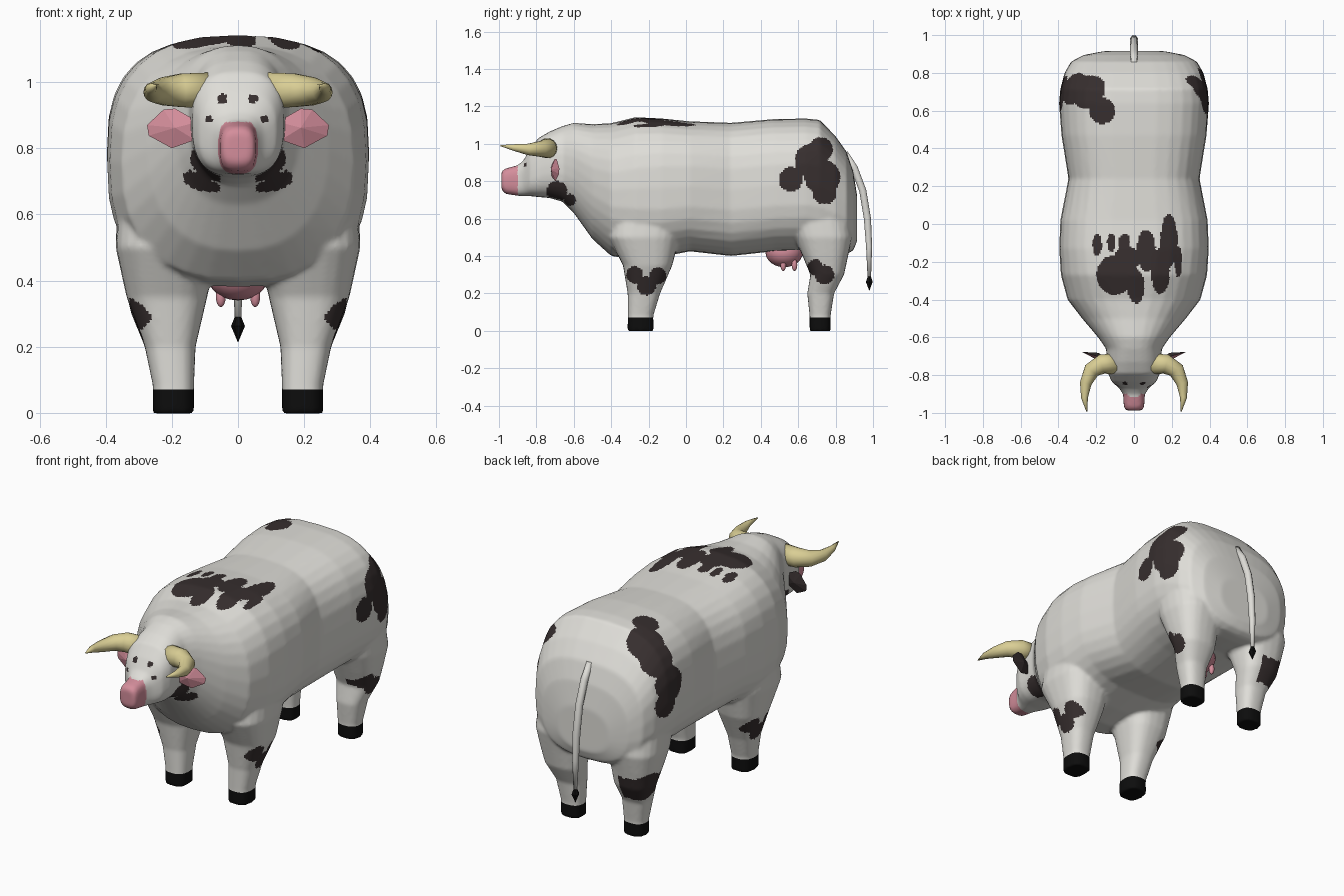
import bpy, bmesh, math
from mathutils import Vector

if "Cube" in bpy.data.objects:
    bpy.data.objects.remove(bpy.data.objects["Cube"])


def material(name, rgb):
    m = bpy.data.materials.new(name)
    m.diffuse_color = (*rgb, 1)
    m.use_nodes = True
    m.node_tree.nodes["Principled BSDF"].inputs["Base Color"].default_value = m.diffuse_color
    return m


WHITE = material("cream_white", (0.74, 0.73, 0.69))
DARK = material("dark_brown", (0.038, 0.028, 0.028))
BLACK = material("hoof_black", (0.004, 0.004, 0.004))
PINK = material("pink", (0.66, 0.27, 0.33))
HORN = material("horn_yellow", (0.70, 0.62, 0.30))


def finish(bm, name, mats, smooth=True):
    bmesh.ops.recalc_face_normals(bm, faces=bm.faces)
    me = bpy.data.meshes.new(name)
    for f in bm.faces:
        f.smooth = smooth
    bm.to_mesh(me)
    bm.free()
    ob = bpy.data.objects.new(name, me)
    bpy.context.collection.objects.link(ob)
    for m in mats:
        me.materials.append(m)
    return ob


def skin(bm, rings):
    """Join closed rings of points into a capped tube."""
    loops = [[bm.verts.new(p) for p in r] for r in rings]
    n = len(loops[0])
    for a, b in zip(loops, loops[1:]):
        for i in range(n):
            bm.faces.new((a[i], a[(i + 1) % n], b[(i + 1) % n], b[i]))
    bm.faces.new(loops[0][::-1])
    bm.faces.new(loops[-1])


def oval(rx, ry, power, n=32):
    out = []
    for i in range(n):
        c, s = math.cos(2 * math.pi * i / n), math.sin(2 * math.pi * i / n)
        out.append((rx * math.copysign(abs(c) ** (2 / power), c),
                    ry * math.copysign(abs(s) ** (2 / power), s)))
    return out


def tube(bm, path, n=12):
    """Round tapering tube along (x, y, z, radius) points."""
    pts = [Vector(p[:3]) for p in path]
    rings = []
    for i, p in enumerate(pts):
        d = (pts[min(i + 1, len(pts) - 1)] - pts[max(i - 1, 0)]).normalized()
        up = Vector((0, 0, 1)) if abs(d.z) < 0.8 else Vector((0, 1, 0))
        u = d.cross(up).normalized()
        v = u.cross(d)
        rings.append([p + u * a + v * b for a, b in oval(path[i][3], path[i][3], 2, n)])
    skin(bm, rings)


def ball(bm, c, s):
    r = bmesh.ops.create_uvsphere(bm, u_segments=20, v_segments=12, radius=1)
    for v in r["verts"]:
        v.co = Vector((v.co.x * s[0] + c[0], v.co.y * s[1] + c[1], v.co.z * s[2] + c[2]))


# Trunk and head: y, half width, top, bottom, squareness
trunk = [
    (-0.987, .045, .852, .755, 3), (-0.965, .054, .868, .732, 3), (-0.90, .058, .885, .722, 3),
    (-0.87, .078, .91, .72, 2.8), (-0.835, .118, .97, .72, 2.8), (-0.79, .138, 1.03, .715, 2.8),
    (-0.73, .142, 1.065, .71, 2.6), (-0.66, .148, 1.095, .69, 2.4), (-0.60, .19, 1.112, .63, 2.3),
    (-0.50, .275, 1.105, .49, 2.3), (-0.40, .352, 1.11, .40, 2.4), (-0.27, .387, 1.142, .38, 2.6),
    (-0.13, .396, 1.135, .395, 2.8), (0.02, .39, 1.12, .425, 2.8), (0.24, .347, 1.112, .40, 2.8),
    (0.47, .384, 1.132, .425, 2.8), (0.64, .397, 1.135, .43, 2.8), (0.715, .39, 1.128, .42, 2.8),
    (0.80, .368, 1.04, .41, 2.8), (0.86, .333, .955, .41, 2.7), (0.895, .265, .85, .43, 2.6),
    (0.915, .16, .72, .48, 2.4)]
bm = bmesh.new()
skin(bm, [[(a, y, (t + b) / 2 + c) for a, c in oval(w, (t - b) / 2, p)]
          for y, w, t, b, p in trunk])

# Legs: z, x centre, x radius, y centre, y radius
front = [(-.002, .195, .062, -.243, .07), (.08, .195, .062, -.243, .068), (.2, .205, .077, -.225, .087),
         (.35, .215, .122, -.205, .132), (.5, .215, .155, -.225, .19), (.65, .2, .16, -.2, .2)]
hind = [(-.002, .195, .062, .717, .056), (.08, .195, .062, .717, .056), (.2, .205, .077, .72, .072),
        (.3, .215, .108, .755, .09), (.4, .22, .128, .745, .122), (.5, .215, .155, .735, .155),
        (.65, .2, .165, .7, .17)]
for leg in (front, hind):
    for s in (-1, 1):
        skin(bm, [[(s * x + a, y + b, z) for a, b in oval(rx, ry, 2.6, 24)]
                  for z, x, rx, y, ry in leg])
body = finish(bm, "body", [])

# Fuse trunk and legs into one smooth hide
rm = body.modifiers.new("fuse", 'REMESH')
rm.mode = 'VOXEL'
rm.voxel_size = 0.0095
sm = body.modifiers.new("soften", 'SMOOTH')
sm.factor = 0.5
sm.iterations = 5
dg = bpy.context.evaluated_depsgraph_get()
hide = bpy.data.meshes.new_from_object(body.evaluated_get(dg))
body.modifiers.clear()
body.data = hide
hide.materials.clear()
for m in (WHITE, DARK, BLACK, PINK):
    hide.materials.append(m)

# Patches: back (x, y, rx, ry), flanks and legs (y, z, r), left hip (x, y, z, r), face (x, z, r)
back = [(-.1, -.27, .1, .105), (.01, -.33, .045, .09), (-.195, -.11, .024, .06), (-.04, -.19, .07, .07),
        (.065, -.14, .05, .11), (.14, -.25, .05, .12), (.185, -.09, .045, .14), (-.05, -.1, .03, .05),
        (.235, -.2, .02, .08), (-.12, -.1, .022, .05)]
right_hip = [(.72, .97, .065), (.67, .91, .09), (.73, .82, .095), (.74, .74, .065), (.56, .81, .065)]
left_hip = [(-.17, .60, 1.12, .07), (-.25, .71, 1.08, .10), (-.34, .73, 1.02, .10),
            (-.38, .69, .87, .095), (-.38, .73, .77, .07)]
fore_leg = [(-.275, .30, .045), (-.21, .24, .05), (-.15, .295, .045)]
hind_leg = [(.69, .34, .042), (.74, .30, .052)]
throat = [(-.69, .745, .055), (-.62, .70, .032)]
face = [(-.048, .95, .014), (.045, .95, .014), (-.088, .888, .012), (.08, .888, .012)]


def near(a, b, spots):
    return any((a - p) ** 2 + (b - q) ** 2 < r * r for p, q, r in spots)


def is_patch(x, y, z):
    if z > 1.0 and any(((x - p) / a) ** 2 + ((y - q) / b) ** 2 < 1 for p, q, a, b in back):
        return True
    if x > .2 and near(y, z, right_hip):
        return True
    if x < 0 and any((Vector((x, y, z)) - Vector(s[:3])).length < s[3] for s in left_hip):
        return True
    if abs(x) > .235 and near(y, z, fore_leg):
        return True
    if abs(x) > .21 and near(y, z, hind_leg):
        return True
    if x < -.18 and near(y, z, [(.79, .31, .085)]):
        return True
    if abs(x) > .055 and near(y, z, throat):
        return True
    return y < -.74 and near(x, z, face)


for f in hide.polygons:
    x, y, z = f.center
    f.use_smooth = True
    if z < .073:
        f.material_index = 2
    elif y < -.9 and z < .88:
        f.material_index = 3
    elif is_patch(x, y, z):
        f.material_index = 1

# Horns
for s, side in ((-1, "left"), (1, "right")):
    bm = bmesh.new()
    tube(bm, [(s * x, y, z, r) for x, y, z, r in (
        (.09, -.74, .975, .055), (.17, -.742, .975, .052), (.225, -.775, .972, .043),
        (.256, -.845, .970, .031), (.262, -.92, .98, .018), (.25, -.992, .99, .003))], 14)
    finish(bm, side + "_horn", [HORN])

    # Ears: pink in front, dark behind
    bm = bmesh.new()
    outline = [(.12, .88), (.19, .92), (.225, .917), (.275, .87), (.27, .838), (.2, .80), (.13, .825)]
    rim = [bm.verts.new((s * x, -.715 + (x - .14) * .28, z)) for x, z in outline]
    tip_front = bm.verts.new((s * .19, -.722, .862))
    tip_back = bm.verts.new((s * .19, -.682, .862))
    for i in range(len(rim)):
        a, b = rim[i], rim[(i + 1) % len(rim)]
        bm.faces.new((a, b, tip_front))
        bm.faces.new((b, a, tip_back)).material_index = 1
    finish(bm, side + "_ear", [PINK, DARK], False)

# Udder with teats
bm = bmesh.new()
ball(bm, (0, .525, .42), (.095, .10, .08))
for x in (-.052, .052):
    for y in (.52, .58):
        ball(bm, (x, y, .352), (.015, .015, .032))
finish(bm, "udder", [PINK])

# Tail and its tuft
bm = bmesh.new()
tube(bm, [(0, .85, .95, .018), (0, .90, .87, .02), (0, .945, .75, .02), (0, .97, .6, .02),
          (0, .979, .45, .017), (0, .98, .29, .010)], 10)
finish(bm, "tail", [WHITE])
bm = bmesh.new()
tube(bm, [(0, .98, .31, .002), (0, .98, .262, .021), (0, .98, .215, .001)], 6)
finish(bm, "tail_tuft", [BLACK], False)
